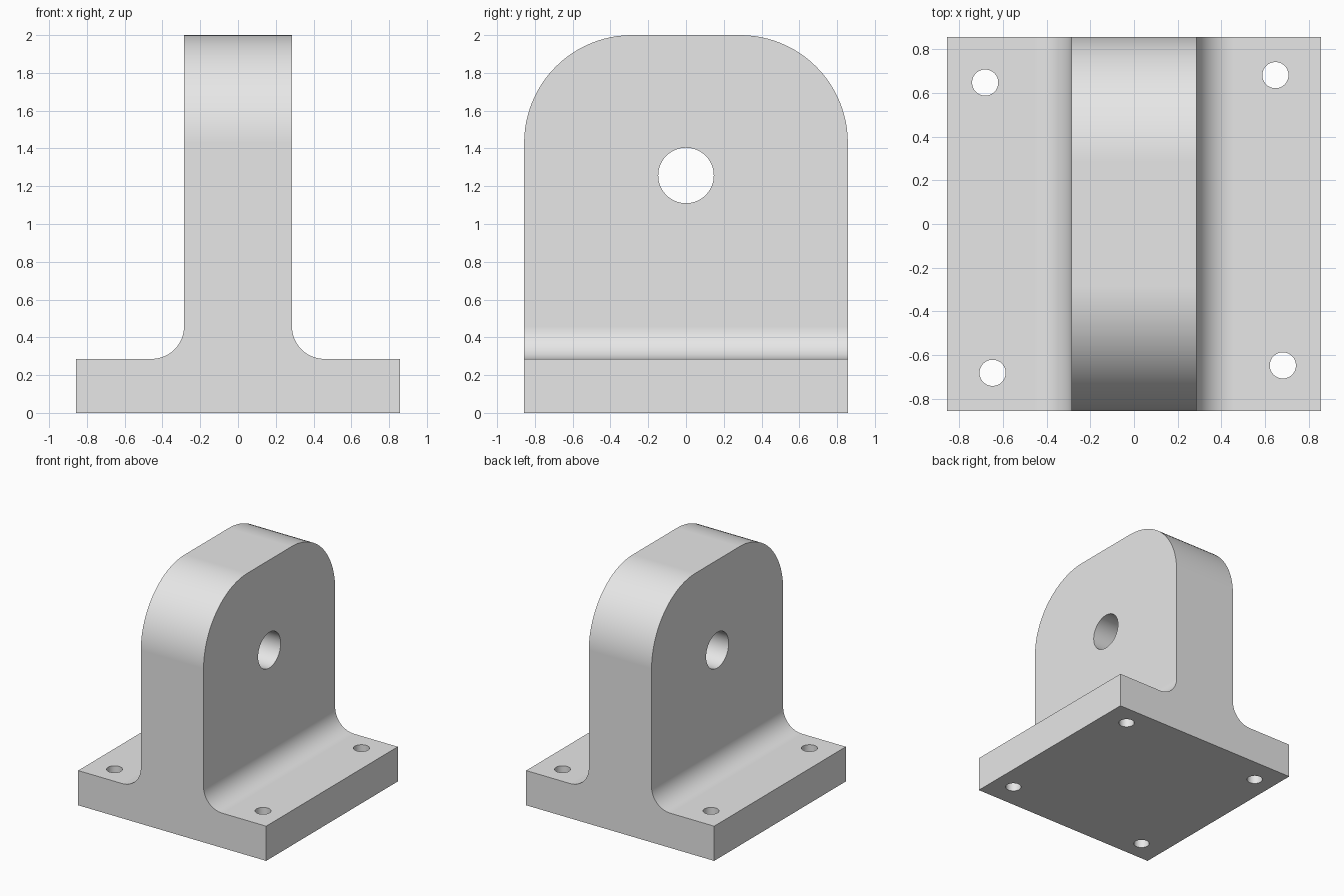
import bpy, bmesh
from math import sin, cos, pi, radians
from mathutils import Vector

cube = bpy.data.objects.get("Cube")
if cube:
    bpy.data.objects.remove(cube, do_unlink=True)

HALF = 0.857      # half width of the base
BASE = 0.286      # base thickness, also half thickness of the upright
FILLET = 0.171    # radius where the upright meets the base
ROUND = 0.571     # radius of the top corners
TOP = 2.0

grey = bpy.data.materials.new("light grey")
grey.use_nodes = True
grey.diffuse_color = (0.8, 0.8, 0.8, 1)
grey.node_tree.nodes["Principled BSDF"].inputs["Base Color"].default_value = (0.8, 0.8, 0.8, 1)


def arc(cx, cz, r, start, end, steps=24):
    """Points on an arc, angles in degrees."""
    angles = [radians(start + (end - start) * i / steps) for i in range(steps + 1)]
    return [(cx + r * cos(a), cz + r * sin(a)) for a in angles]


def prism(name, outline, place, sweep):
    """Extrude an outline, placed in space by a function, along a vector."""
    bm = bmesh.new()
    face = bm.faces.new([bm.verts.new(place(u, v)) for u, v in outline])
    cap = bmesh.ops.extrude_face_region(bm, geom=[face])["geom"]
    bmesh.ops.translate(bm, vec=Vector(sweep),
                        verts=[g for g in cap if isinstance(g, bmesh.types.BMVert)])
    bmesh.ops.recalc_face_normals(bm, faces=bm.faces)
    mesh = bpy.data.meshes.new(name)
    bm.to_mesh(mesh)
    bm.free()
    mesh.materials.append(grey)
    obj = bpy.data.objects.new(name, mesh)
    bpy.context.collection.objects.link(obj)
    return obj


def mirrored(half):
    """Close a right-hand half outline with its reflection."""
    return half + [(-u, v) for u, v in reversed(half)]


def carve(target, tool, operation):
    """Apply a boolean and remove the tool."""
    tool.hide_render = True
    mod = target.modifiers.new("carve", 'BOOLEAN')
    mod.operation, mod.solver, mod.object = operation, 'EXACT', tool
    bpy.context.view_layer.objects.active = target
    bpy.ops.object.modifier_apply(modifier=mod.name)
    bpy.data.objects.remove(tool, do_unlink=True)


# Inverted T section with filleted inner corners
section = mirrored([(HALF, 0), (HALF, BASE)]
                   + arc(BASE + FILLET, BASE + FILLET, FILLET, 270, 180)
                   + [(BASE, TOP + 0.2)])
bracket = prism("mounting_bracket", section, lambda u, v: (u, -1, v), (0, 2, 0))

# Side outline rounds the upright's top corners
side = mirrored([(HALF, -0.2)] + arc(HALF - ROUND, TOP - ROUND, ROUND, 0, 90))
carve(bracket, prism("side_outline", side, lambda u, v: (-1, u, v), (2, 0, 0)), 'INTERSECT')

# Pin hole through the upright
pin = arc(0, 1.257, 0.147, 0, 360, 64)[:-1]
carve(bracket, prism("pin_hole", pin, lambda u, v: (-1, u, v), (2, 0, 0)), 'DIFFERENCE')

# Four bolt holes, slightly turned about the centre
hx, hy = 0.682, -0.648
for i in range(4):
    bolt = arc(hx, hy, 0.06, 0, 360, 40)[:-1]
    carve(bracket, prism("bolt_hole", bolt, lambda u, v: (u, v, -1), (0, 0, 2)), 'DIFFERENCE')
    hx, hy = -hy, hx

# Smooth the curved faces, keep the edges crisp and the flats flat
bpy.ops.object.select_all(action='DESELECT')
bracket.select_set(True)
bpy.context.view_layer.objects.active = bracket
bpy.ops.object.shade_smooth_by_angle(angle=radians(30))
weighted = bracket.modifiers.new("flat_normals", 'WEIGHTED_NORMAL')
weighted.keep_sharp = True
